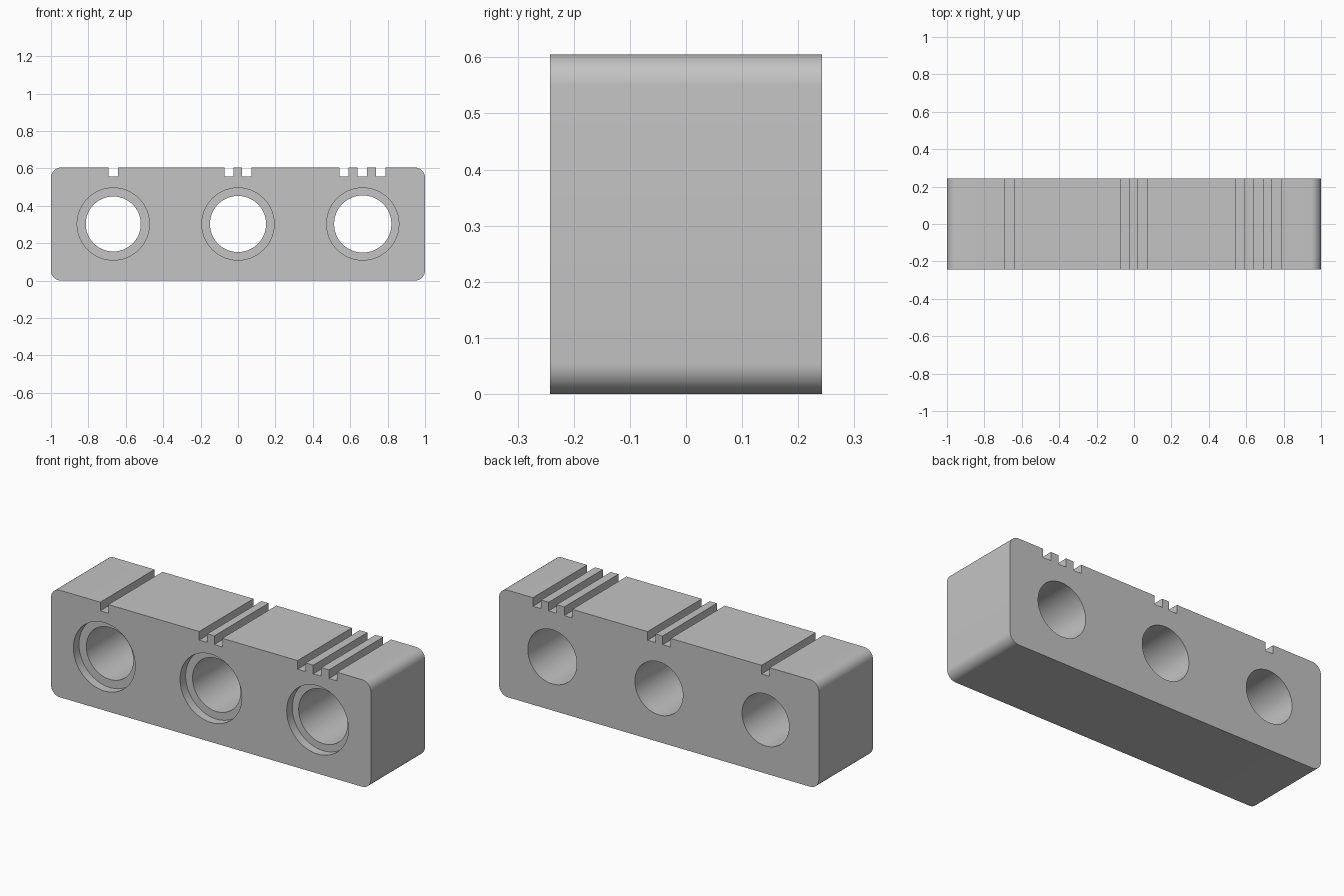
import bpy
import bmesh
from math import pi, sin, cos

cube = bpy.data.objects.get("Cube")
if cube:
    bpy.data.objects.remove(cube, do_unlink=True)

HEIGHT, HALF_DEPTH, RADIUS = 0.605, 0.242, 0.055
SLOT_WIDTH, SLOT_FLOOR = 0.05, 0.556
HOLE_Z, BORE_DEPTH = 0.303, 0.05

grey = bpy.data.materials.new("plain grey")
grey.use_nodes = True
colour = (0.55, 0.55, 0.55, 1)
grey.diffuse_color = colour
grey.node_tree.nodes["Principled BSDF"].inputs["Base Color"].default_value = colour


def corner(cx, cz, start, steps=12):
    """Quarter-circle arc, counter-clockwise."""
    angles = [start + pi / 2 * i / steps for i in range(steps + 1)]
    return [(cx + RADIUS * cos(a), cz + RADIUS * sin(a)) for a in angles]


def extrude_outline(name, points, y0, y1):
    """Solid made by extruding an x-z outline along y."""
    bm = bmesh.new()
    face = bm.faces.new([bm.verts.new((x, y0, z)) for x, z in points])
    new = bmesh.ops.extrude_face_region(bm, geom=[face])["geom"]
    moved = [v for v in new if isinstance(v, bmesh.types.BMVert)]
    bmesh.ops.translate(bm, vec=(0, y1 - y0, 0), verts=moved)
    bmesh.ops.recalc_face_normals(bm, faces=bm.faces)
    mesh = bpy.data.meshes.new(name)
    bm.to_mesh(mesh)
    bm.free()
    mesh.materials.append(grey)
    obj = bpy.data.objects.new(name, mesh)
    bpy.context.collection.objects.link(obj)
    return obj


def disc(cx, radius, sides=96):
    turns = [2 * pi * i / sides for i in range(sides)]
    return [(cx + radius * cos(a), HOLE_Z + radius * sin(a)) for a in turns]


# Block outline: rounded corners, with marker slots along the top edge
low, high, side = RADIUS, HEIGHT - RADIUS, 1 - RADIUS
outline = corner(-side, low, pi) + corner(side, low, -pi / 2) + corner(side, high, 0)
for x in (0.763, 0.665, 0.567, 0.046, -0.048, -0.667):
    a, b = x + SLOT_WIDTH / 2, x - SLOT_WIDTH / 2
    outline += [(a, HEIGHT), (a, SLOT_FLOOR), (b, SLOT_FLOOR), (b, HEIGHT)]
outline += corner(-side, high, pi / 2)
block = extrude_outline("slotted_block", outline, -HALF_DEPTH, HALF_DEPTH)

# Through holes, each with a shallow counterbore at the front
cutters = []
for x, radius in ((-0.667, 0.147), (0, 0.15), (0.667, 0.153)):
    cutters.append(extrude_outline("hole_cutter", disc(x, radius), -0.4, 0.4))
    cutters.append(extrude_outline("counterbore_cutter", disc(x, 0.193),
                                   -0.4, BORE_DEPTH - HALF_DEPTH))

bpy.ops.object.select_all(action="DESELECT")
bpy.context.view_layer.objects.active = block
block.select_set(True)
for cutter in cutters:
    cutter.hide_render = True
    cut = block.modifiers.new("cut", "BOOLEAN")
    cut.operation = "DIFFERENCE"
    cut.solver = "EXACT"
    cut.object = cutter
    bpy.ops.object.modifier_apply(modifier=cut.name)
    bpy.data.objects.remove(cutter, do_unlink=True)

# Smooth the curved walls and keep the rims crisp
bpy.ops.object.shade_smooth_by_angle(angle=pi / 6)
